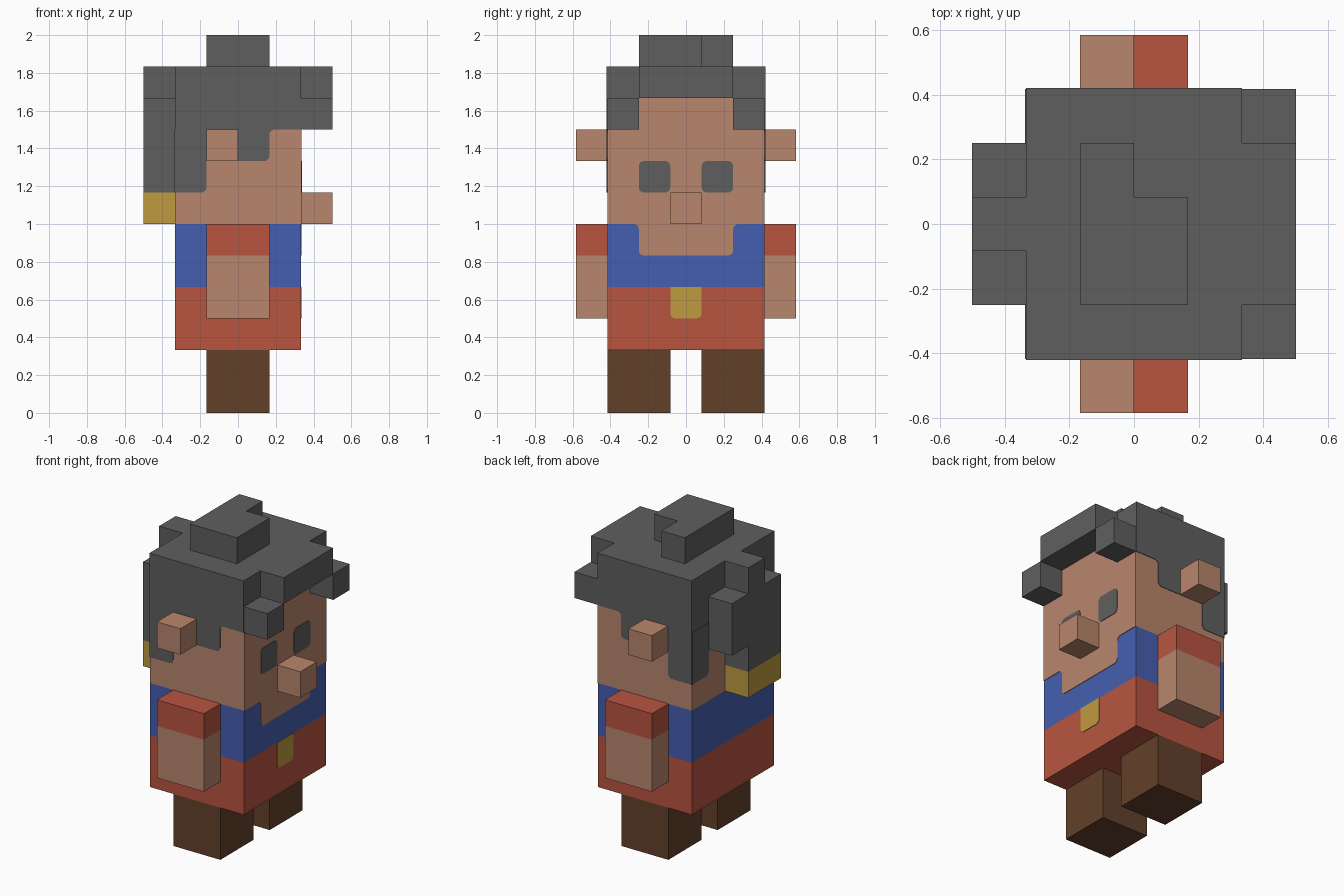
import bpy
import bmesh
import math
from mathutils import Vector

if "Cube" in bpy.data.objects:
    bpy.data.objects.remove(bpy.data.objects["Cube"], do_unlink=True)

U = 1 / 6      # size of one block
T = 0.02       # thickness of painted plates, in blocks
R = 0.16       # corner radius of painted shapes, in blocks


def linear(c):
    c /= 255
    return c / 12.92 if c <= 0.04045 else ((c + 0.055) / 1.055) ** 2.4


def material(name, r, g, b):
    m = bpy.data.materials.new(name)
    col = (linear(r), linear(g), linear(b), 1)
    m.diffuse_color = col
    m.use_nodes = True
    m.node_tree.nodes["Principled BSDF"].inputs["Base Color"].default_value = col
    return m


HAIR = material("grey hair", 95, 95, 95)
SKIN = material("skin", 185, 134, 108)
RED = material("red cloth", 184, 85, 64)
BLUE = material("blue cloth", 69, 95, 176)
GOLD = material("gold", 191, 154, 64)
BROWN = material("brown trousers", 98, 64, 42)


def finish(name, bm, mats):
    bmesh.ops.recalc_face_normals(bm, faces=bm.faces)
    mesh = bpy.data.meshes.new(name)
    bm.to_mesh(mesh)
    bm.free()
    for m in mats:
        mesh.materials.append(m)
    ob = bpy.data.objects.new(name, mesh)
    bpy.context.collection.objects.link(ob)
    return ob


def bands(name, x, y, levels, mats):
    """Box column whose colour changes at each height level."""
    bm = bmesh.new()
    rings = [[bm.verts.new(Vector((a, b, z)) * U) for a, b in
              ((x[0], y[0]), (x[1], y[0]), (x[1], y[1]), (x[0], y[1]))]
             for z in levels]
    bm.faces.new(rings[0][::-1])
    for i in range(len(levels) - 1):
        for k in range(4):
            j = (k + 1) % 4
            f = bm.faces.new((rings[i][k], rings[i][j], rings[i + 1][j], rings[i + 1][k]))
            f.material_index = i
    bm.faces.new(rings[-1]).material_index = len(mats) - 1
    return finish(name, bm, mats)


def rounded(points):
    """Outline with quarter-circle arcs at points that carry a third value."""
    out = []
    for i, pt in enumerate(points):
        p = Vector(pt[:2])
        if len(pt) == 2:
            out.append(p)
            continue
        d1 = (Vector(points[i - 1][:2]) - p).normalized()
        d2 = (Vector(points[(i + 1) % len(points)][:2]) - p).normalized()
        c = p + R * (d1 + d2)
        for s in range(5):
            a = s * math.pi / 8
            out.append(c - R * (d2 * math.cos(a) + d1 * math.sin(a)))
    return out


def prism(name, axis, lo, hi, points, mat):
    """Extrude an outline along an axis from lo to hi."""
    place = {"x": lambda p, d: (d, p.x, p.y),
             "y": lambda p, d: (p.x, d, p.y),
             "z": lambda p, d: (p.x, p.y, d)}[axis]
    bm = bmesh.new()
    outline = rounded(points)
    a, b = ([bm.verts.new(Vector(place(p, d)) * U) for p in outline] for d in (lo, hi))
    bm.faces.new(a)
    bm.faces.new(b)
    for i in range(len(a)):
        j = (i + 1) % len(a)
        bm.faces.new((a[i], a[j], b[j], b[i]))
    return finish(name, bm, [mat])


# Main block: tunic, collar, head and hair cap
bands("body_and_head", (-2, 2), (-2.5, 2.5), (2, 4, 6, 9, 11), (RED, BLUE, SKIN, HAIR))

# Paired parts on the two sides
for s, side in ((-1, "front"), (1, "back")):
    def span(a, b):
        return sorted((s * a, s * b))

    bands(side + "_leg", (-1, 1), span(0.5, 2.5), (0, 2), [BROWN])
    bands(side + "_arm", (-1, 1), span(2.5, 3.5), (3, 5, 6), (SKIN, RED))
    bands(side + "_ear", (-1, 0), span(2.5, 3.5), (8, 9), [SKIN])
    bands(side + "_fringe_tuft", (2, 3), span(1.5, 2.5), (9, 10), [HAIR])
    # Hair painted down the side of the head
    prism(side + "_side_hair", "y", *span(2.5, 2.5 + T),
          [(-2, 7), (-1, 7, 1), (-1, 8), (1, 8, 1), (1, 9, 1), (2, 9), (2, 11), (-2, 11)], HAIR)
    # Hair strip at the rear corner
    prism(side + "_rear_hair", "x", -2 - T, -2,
          [(s * 2.5, 7), (s * 1.5, 7, 1), (s * 1.5, 9), (s * 2.5, 9)], HAIR)
    # Eye
    prism(side + "_eye", "x", 2, 2 + 2 * T,
          [(s * 0.5, 7, 1), (s * 1.5, 7, 1), (s * 1.5, 8, 1), (s * 0.5, 8, 1)], HAIR)

# Face with forehead and open neckline
half = [(1.5, 5, 1), (1.5, 6, 1), (2.5, 6), (2.5, 9), (1.5, 9), (1.5, 10)]
mirrored = [(-p[0], *p[1:]) for p in reversed(half)]
prism("face", "x", 2, 2 + T, half + mirrored, SKIN)
bands("nose", (2, 3), (-0.5, 0.5), (6, 7), [SKIN])
prism("buckle", "x", 2, 2 + T, [(-0.5, 3, 1), (0.5, 3, 1), (0.5, 4), (-0.5, 4)], GOLD)

# Hair volumes
bands("fringe", (2, 3), (-1.5, 1.5), (10, 11), [HAIR])
prism("top_tuft", "z", 11, 12,
      [(-1, -1.5), (1, -1.5), (1, 0.5), (0, 0.5), (0, 1.5), (-1, 1.5)], HAIR)
prism("ponytail", "x", -3, -2,
      [(-1.5, 7), (0.5, 7), (0.5, 8), (1.5, 8), (1.5, 10), (0.5, 10),
       (0.5, 11), (-0.5, 11), (-0.5, 10), (-1.5, 10)], HAIR)
bands("ponytail_band", (-3, -2), (-1.5, 0.5), (6, 7), [GOLD])
